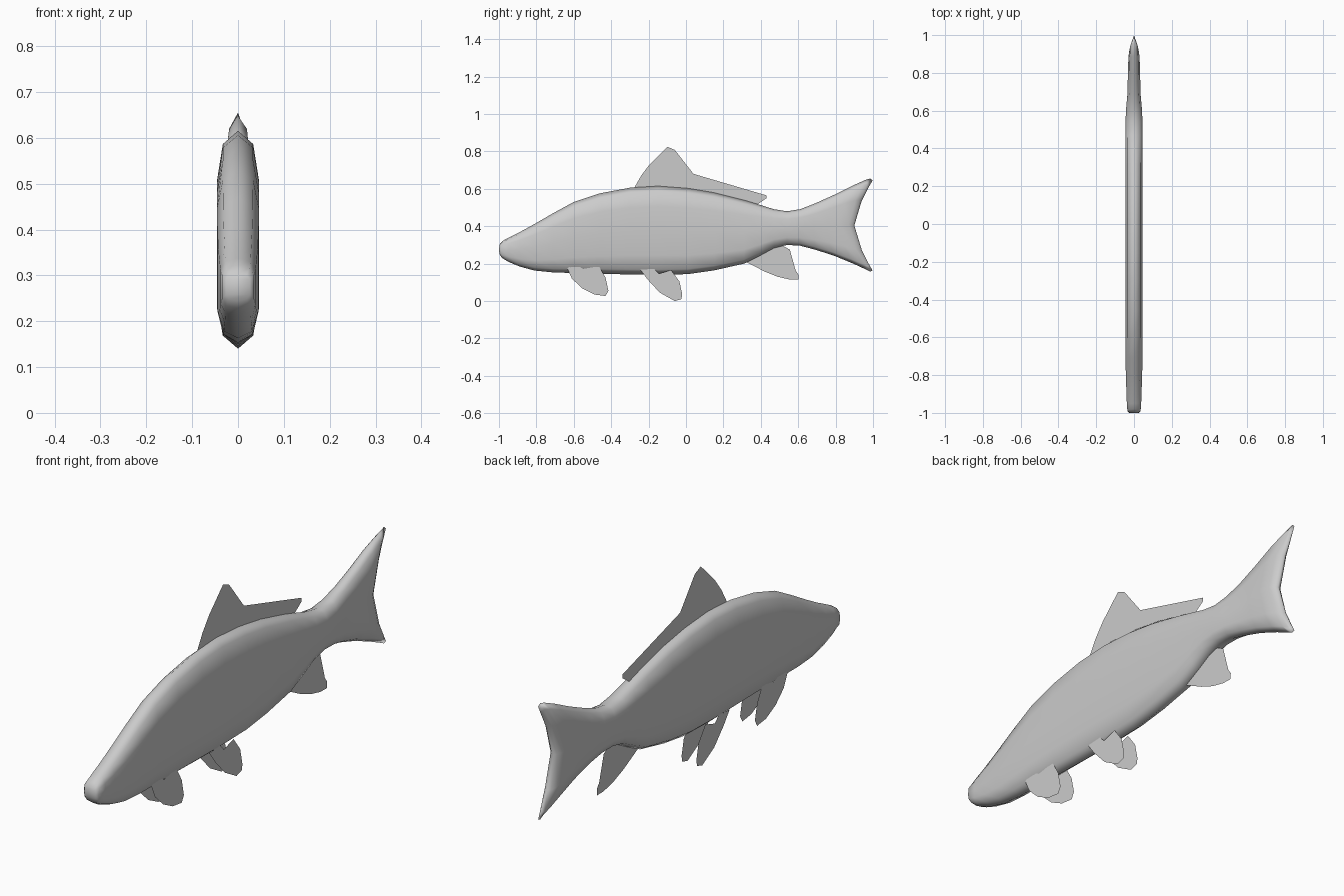
import bpy, bmesh

# Half cross-section from top ridge to belly ridge: (width factor, height factor)
HALF = [(0, 1), (0.72, 0.88), (1, 0.54), (1, 0), (1, -0.56), (0.72, -0.88), (0, -1)]
RING = HALF + [(-w, t) for w, t in reversed(HALF[1:-1])]
N = len(RING)

# Body stations: (y at middle, y at the edges, top z, bottom z, half width)
STATIONS = [
    (-1.00, -0.995, 0.305, 0.245, 0.026), (-0.99, -0.98, 0.322, 0.228, 0.035),
    (-0.95, -0.95, 0.338, 0.210, 0.038), (-0.89, -0.89, 0.368, 0.185, 0.040),
    (-0.81, -0.81, 0.412, 0.163, 0.043), (-0.71, -0.71, 0.470, 0.153, 0.045),
    (-0.60, -0.60, 0.530, 0.150, 0.046), (-0.46, -0.46, 0.576, 0.146, 0.046),
    (-0.30, -0.30, 0.606, 0.142, 0.046), (-0.15, -0.15, 0.615, 0.140, 0.046),
    (0.01, 0.01, 0.603, 0.144, 0.046), (0.15, 0.15, 0.580, 0.164, 0.046),
    (0.31, 0.31, 0.540, 0.200, 0.046), (0.40, 0.40, 0.513, 0.245, 0.046),
    (0.47, 0.47, 0.491, 0.283, 0.046), (0.54, 0.54, 0.480, 0.300, 0.045),
    (0.61, 0.61, 0.491, 0.296, 0.042), (0.68, 0.69, 0.522, 0.275, 0.035),
    (0.75, 0.79, 0.567, 0.243, 0.033), (0.82, 0.89, 0.617, 0.202, 0.031),
    (0.87, 0.96, 0.648, 0.170, 0.027), (0.892, 0.985, 0.655, 0.158, 0.015),
    (0.90, 0.998, 0.645, 0.163, 0.004),
]


def finish(name, bm):
    bmesh.ops.recalc_face_normals(bm, faces=bm.faces)
    me = bpy.data.meshes.new(name)
    bm.to_mesh(me)
    bm.free()
    ob = bpy.data.objects.new(name, me)
    bpy.context.collection.objects.link(ob)
    return ob


def fin(name, outline, x=0.0):
    bm = bmesh.new()
    bm.faces.new([bm.verts.new((x, y, z)) for y, z in outline])
    bmesh.ops.triangulate(bm, faces=bm.faces)
    return finish(name, bm)


# Body and tail: one loft, stations bending back at the tail to form the fork
bm = bmesh.new()
rings = []
for ym, ye, top, bot, hw in STATIONS:
    mid, half = (top + bot) / 2, (top - bot) / 2
    rings.append([bm.verts.new((w * hw, ym + (ye - ym) * abs(t) ** 1.5, mid + t * half))
                  for w, t in RING])
for a, b in zip(rings, rings[1:]):
    for i in range(N):
        j = (i + 1) % N
        bm.faces.new((a[i], a[j], b[j], b[i]))
# Nose and tail edge caps, stitched side to side
for r in (rings[0], rings[-1]):
    for i in range(N // 2):
        quad = [r[i], r[i + 1], r[N - i - 1], r[(N - i) % N]]
        bm.faces.new(list(dict.fromkeys(quad)))
body = finish("body", bm)
for p in body.data.polygons:
    p.use_smooth = True

# Single fins on the centre plane
fin("dorsal_fin", [(-0.28, 0.60), (-0.24, 0.67), (-0.195, 0.73), (-0.10, 0.825),
                   (-0.06, 0.808), (0.04, 0.68), (0.43, 0.565), (0.43, 0.55),
                   (0.38, 0.515), (0.18, 0.55), (0.0, 0.58), (-0.15, 0.59)])
fin("anal_fin", [(0.32, 0.21), (0.42, 0.158), (0.49, 0.13), (0.555, 0.115), (0.60, 0.114),
                 (0.602, 0.14), (0.565, 0.195), (0.555, 0.275), (0.49, 0.31), (0.40, 0.28)])

# Paired fins
PECTORAL = [(-0.635, 0.175), (-0.595, 0.198), (-0.55, 0.172), (-0.465, 0.186),
            (-0.43, 0.125), (-0.415, 0.055), (-0.43, 0.027), (-0.49, 0.035),
            (-0.555, 0.068), (-0.61, 0.12)]
PELVIC = [(-0.245, 0.168), (-0.17, 0.172), (-0.145, 0.146), (-0.08, 0.166),
          (-0.035, 0.105), (-0.02, 0.035), (-0.025, 0.01), (-0.06, 0.0),
          (-0.14, 0.045), (-0.205, 0.115)]
for side, x in (("left", -0.035), ("right", 0.035)):
    fin("pectoral_fin_" + side, PECTORAL, x)
    fin("pelvic_fin_" + side, PELVIC, x)
